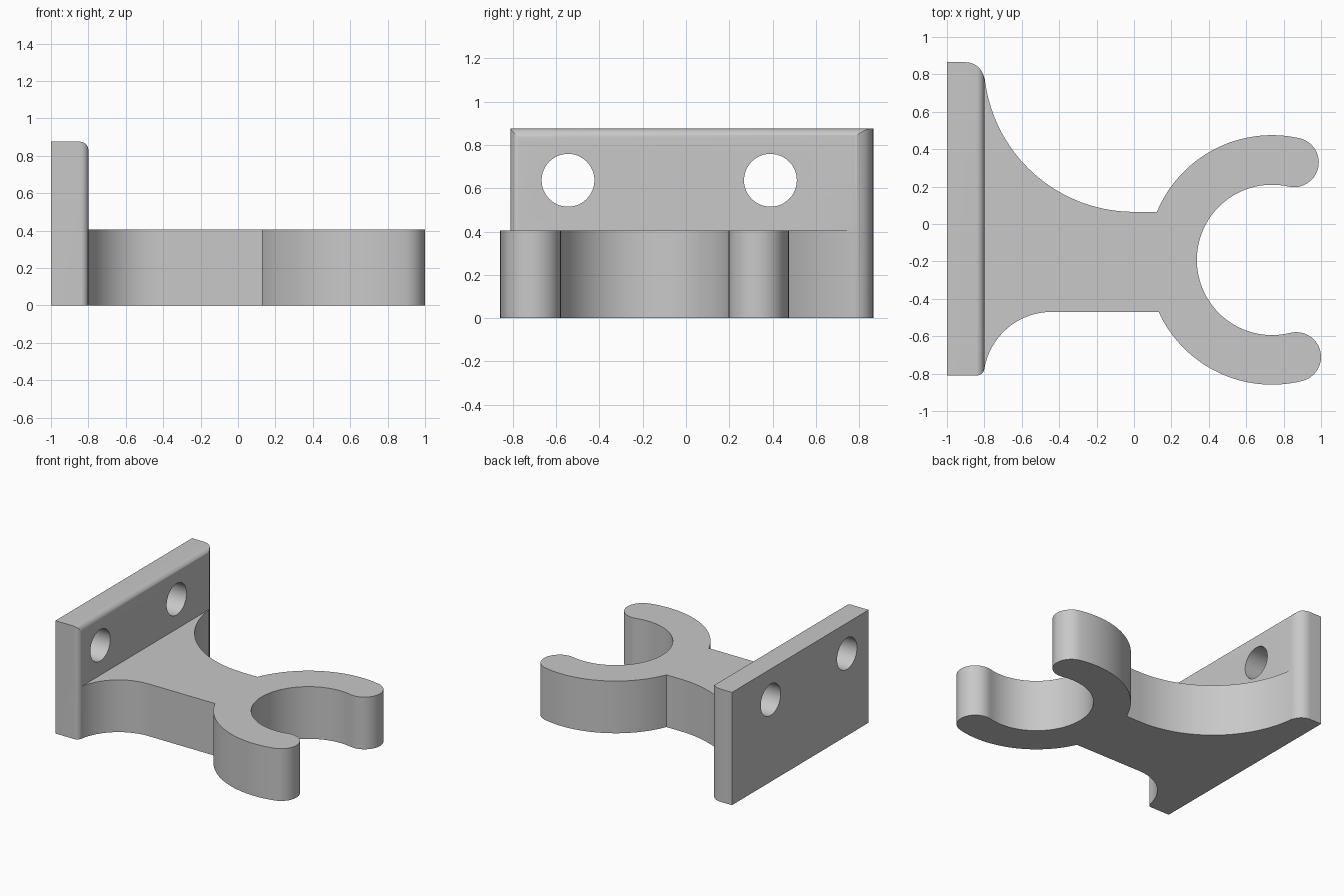
import bpy
import bmesh
from math import cos, sin, radians, degrees, asin

if "Cube" in bpy.data.objects:
    bpy.data.objects.remove(bpy.data.objects["Cube"], do_unlink=True)

grey = bpy.data.materials.new("plain grey")
grey.use_nodes = True
GREY = (0.58, 0.58, 0.58, 1)
grey.diffuse_color = GREY
grey.node_tree.nodes["Principled BSDF"].inputs["Base Color"].default_value = GREY


def arc(cx, cy, r, a0, a1, n=24):
    """Points on an arc, angles in degrees."""
    angles = [radians(a0 + (a1 - a0) * i / n) for i in range(n + 1)]
    return [(cx + r * cos(a), cy + r * sin(a)) for a in angles]


def prism(name, outline, low, high, place):
    """Solid with a flat outline, from low to high; place maps (u, v, w) to x, y, z."""
    bm = bmesh.new()
    start = [bm.verts.new(place(u, v, low)) for u, v in outline]
    end = [bm.verts.new(place(u, v, high)) for u, v in outline]
    bm.faces.new(start)
    bm.faces.new(end)
    for i in range(len(outline)):
        bm.faces.new((start[i - 1], start[i], end[i], end[i - 1]))
    bmesh.ops.recalc_face_normals(bm, faces=bm.faces)
    mesh = bpy.data.meshes.new(name)
    bm.to_mesh(mesh)
    bm.free()
    mesh.materials.append(grey)
    obj = bpy.data.objects.new(name, mesh)
    bpy.context.collection.objects.link(obj)
    return obj


def combine(target, other, operation):
    """Apply a boolean and remove the second object."""
    mod = target.modifiers.new("boolean", 'BOOLEAN')
    mod.operation, mod.solver, mod.object = operation, 'EXACT', other
    bpy.context.view_layer.objects.active = target
    bpy.ops.object.modifier_apply(modifier=mod.name)
    bpy.data.objects.remove(other, do_unlink=True)


def along_z(u, v, w):
    return (u, v, w)


def along_y(u, v, w):
    return (u, w, v)


def along_x(u, v, w):
    return (w, u, v)


# Mounting plate: rounded plan intersected with a rounded end section
BACK, FACE, FRONT, REAR, TOP = -1.0, -0.8, -0.81, 0.865, 0.875
plan = [(BACK, REAR), (BACK, FRONT)]
plan += arc(FACE - 0.04, FRONT + 0.04, 0.04, -90, 0, 8)
plan += arc(FACE - 0.1, REAR - 0.1, 0.1, 0, 90, 12)
section = [(-1.1, 0), (FACE, 0)] + arc(FACE - 0.045, TOP - 0.045, 0.045, 0, 90, 8) + [(-1.1, TOP)]
bracket = prism("clip_bracket", plan, 0, 1, along_z)
combine(bracket, prism("plate_section", section, -1, 1, along_y), 'INTERSECT')

# Screw holes
for y in (-0.545, 0.39):
    hole = prism("screw_hole", arc(y, 0.637, 0.122, 0, 352.5, 47), -1.2, -0.6, along_x)
    combine(bracket, hole, 'DIFFERENCE')

# Arm and open clip as one outline
CX, CY, OUTER, INNER = 0.738, -0.192, 0.667, 0.402
MID, TIP = (OUTER + INNER) / 2, (OUTER - INNER) / 2
NECK_TOP, NECK_LOW = 0.065, -0.47
UP, DOWN = 77.3, -76
join_top = 180 - degrees(asin((NECK_TOP - CY) / OUTER))
join_low = 180 + degrees(asin((CY - NECK_LOW) / OUTER))


def tip(angle, a0, a1):
    """Round end of a clip jaw."""
    a = radians(angle)
    return arc(CX + MID * cos(a), CY + MID * sin(a), TIP, a0, a1)[1:-1]


outline = [(-0.9, 0.76), (-0.9, -0.76)]
outline += arc(-0.44, -0.835, 0.365, 171, 90)            # small fillet
outline += arc(CX, CY, OUTER, join_low, 360 + DOWN, 32)  # lower jaw, outside
outline += tip(DOWN, DOWN, DOWN + 180)
outline += arc(CX, CY, INNER, 360 + DOWN, UP, 56)        # inside of clip
outline += tip(UP, UP - 180, UP)
outline += arc(CX, CY, OUTER, UP, join_top, 32)          # upper jaw, outside
outline += arc(0, 0.868, 0.803, 270, 186, 36)            # large fillet
combine(bracket, prism("clip_arm", outline, 0, 0.405, along_z), 'UNION')

# Smooth curved walls, crisp edges
bpy.ops.object.select_all(action='DESELECT')
bracket.select_set(True)
bpy.context.view_layer.objects.active = bracket
bpy.ops.object.shade_smooth_by_angle(angle=radians(25))
